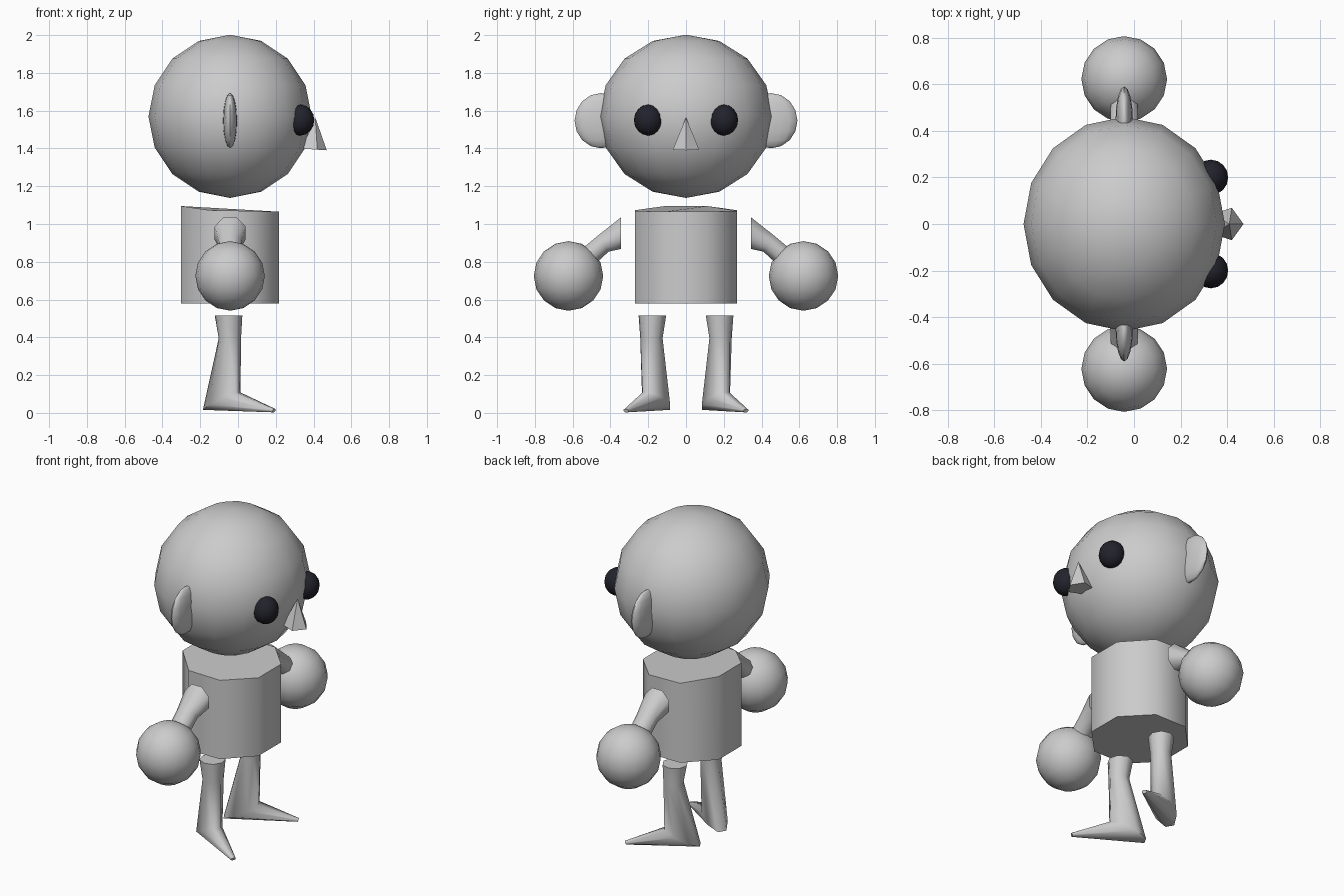
import bpy, bmesh, math
from mathutils import Vector as V

if "Cube" in bpy.data.objects:
    bpy.data.objects.remove(bpy.data.objects["Cube"])

CX = -0.042  # body axis in x


def finish(ob, angle=60):
    bpy.ops.object.select_all(action='DESELECT')
    ob.select_set(True)
    bpy.context.view_layer.objects.active = ob
    bpy.ops.object.shade_smooth_by_angle(angle=math.radians(angle))


def ball(name, loc, radii):
    bpy.ops.mesh.primitive_uv_sphere_add(segments=16, ring_count=8, radius=1, location=loc)
    ob = bpy.context.object
    ob.name = name
    ob.scale = radii
    bpy.ops.object.transform_apply(location=False, rotation=False, scale=True)
    finish(ob)
    return ob


def ring(c, a, b):
    # octagon whose flats sit at the ends of half-axes a and b
    k = 1 / math.cos(math.pi / 8)
    angles = [math.pi / 8 + i * math.pi / 4 for i in range(8)]
    return [V(c) + V(a) * k * math.cos(t) + V(b) * k * math.sin(t) for t in angles]


def loft(name, rings):
    bm = bmesh.new()
    rows = [[bm.verts.new(p) for p in r] for r in rings]
    for lo, hi in zip(rows, rows[1:]):
        for i in range(8):
            j = (i + 1) % 8
            bm.faces.new((lo[i], lo[j], hi[j], hi[i]))
    bm.faces.new(rows[0])
    bm.faces.new(rows[-1])
    bmesh.ops.recalc_face_normals(bm, faces=bm.faces)
    me = bpy.data.meshes.new(name)
    bm.to_mesh(me)
    bm.free()
    ob = bpy.data.objects.new(name, me)
    bpy.context.collection.objects.link(ob)
    finish(ob)
    return ob


dark = bpy.data.materials.new("dark")
dark.diffuse_color = (0.016, 0.016, 0.025, 1)
dark.use_nodes = True
dark.node_tree.nodes["Principled BSDF"].inputs["Base Color"].default_value = dark.diffuse_color

# head
ball("head", (CX, 0, 1.57), (0.432, 0.46, 0.432))

# nose: five-sided cone, point up
bpy.ops.mesh.primitive_cone_add(vertices=5, radius1=0.073, radius2=0, depth=0.17,
                                location=(0.403, 0, 1.48),
                                rotation=(0, math.radians(4), math.radians(-90)))
nose = bpy.context.object
nose.name = "nose"
# turn the cone so that one base corner points forward
nose.rotation_euler = (0, math.radians(4), 0)
for v in nose.data.vertices:
    v.co.x, v.co.y = v.co.y, -v.co.x

# torso with a lower front rim
base = ring((CX, 0, 0.58), (0.26, 0, 0), (0, 0.27, 0))
top = [p.copy() for p in base]
for p, z in zip(top, (1.065, 1.069, 1.073, 1.095, 1.095, 1.073, 1.069, 1.065)):
    p.z = z
loft("torso", [base, top])

for s, side in ((-1, "right"), (1, "left")):
    # face parts
    ball(side + "_ear", (CX, s * 0.45, 1.547), (0.037, 0.14, 0.146))
    eye = ball(side + "_eye", (0.33, s * 0.2, 1.55), (0.074, 0.076, 0.082))
    eye.data.materials.append(dark)

    # arm: upright shoulder end, then slanting down into the hand
    loft(side + "_arm", [
        ring((CX, s * 0.343, 0.952), (0.082, 0, 0), (0, 0, 0.084)),
        ring((CX, s * 0.437, 0.897), (0.06, 0, 0), (0, s * 0.028, 0.043)),
        ring((CX, s * 0.56, 0.79), (0.055, 0, 0), (0, s * 0.033, 0.043))])
    ball(side + "_hand", (CX, s * 0.622, 0.725), (0.184, 0.184, 0.184))

    # leg: shin flares to a slanted ankle, foot tapers to a turned-out toe
    u = V((math.cos(math.radians(30)), s * 0.5, 0))
    w = V((-s * 0.5, u.x, 0))
    axis = V((-0.043, s * 0.183, 0))
    up = V((0, 0, 1))
    loft(side + "_leg", [
        ring((-0.05, s * 0.178, 0.515), u * 0.068, w * 0.068),
        ring(axis + up * 0.395, u * 0.055, w * 0.055),
        ring(axis - u * 0.05 + up * 0.062, u * 0.1 + up * 0.046, w * 0.062),
        ring(axis + u * 0.27 + up * 0.012, u * 0.004 + up * 0.009, w * 0.014)])
